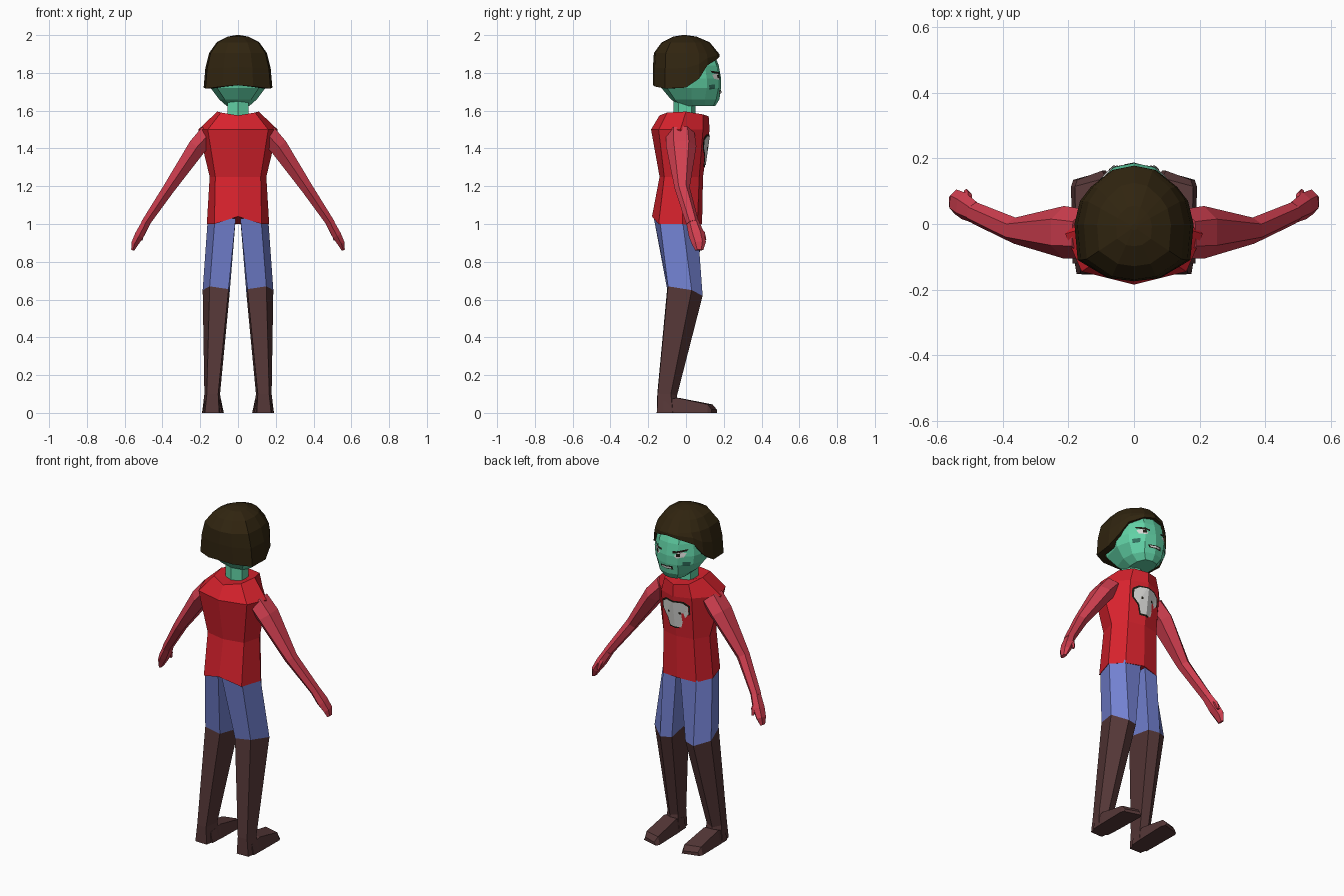
import bpy, bmesh, math
from mathutils import Vector
from mathutils.bvhtree import BVHTree

cube = bpy.data.objects.get("Cube")
if cube:
    bpy.data.objects.remove(cube, do_unlink=True)


def material(name, r, g, b):
    m = bpy.data.materials.new(name)
    m.use_nodes = True
    m.diffuse_color = (r, g, b, 1)
    bsdf = m.node_tree.nodes["Principled BSDF"]
    bsdf.inputs["Base Color"].default_value = (r, g, b, 1)
    bsdf.inputs["Roughness"].default_value = 0.9
    return m


SHIRT = material("shirt red", .68, .016, .026)
SLEEVE = material("sleeve red", .64, .05, .08)
DENIM = material("denim blue", .17, .22, .64)
LEATHER = material("boot brown", .09, .038, .038)
HAIR = material("dark brown hair", .03, .018, .005)
SKIN = material("green skin", .12, .64, .38)
BRUISE = material("dark green", .03, .16, .11)
WHITE = material("off white", .68, .68, .66)
DARK = material("near black", .012, .01, .006)


def finish(name, bm, mat):
    mesh = bpy.data.meshes.new(name)
    bm.to_mesh(mesh)
    bm.free()
    mesh.materials.append(mat)
    obj = bpy.data.objects.new(name, mesh)
    bpy.context.collection.objects.link(obj)
    return obj


def loft(name, rings, mat, caps=(True, True)):
    """Skin a stack of equal-length point rings."""
    bm = bmesh.new()
    rows = [[bm.verts.new(p) for p in ring] for ring in rings]
    n = len(rows[0])
    for a, b in zip(rows, rows[1:]):
        for i in range(n):
            j = (i + 1) % n
            bm.faces.new((a[i], a[j], b[j], b[i]))
    if caps[0]:
        bm.faces.new(rows[0][::-1])
    if caps[1]:
        bm.faces.new(rows[-1])
    bmesh.ops.recalc_face_normals(bm, faces=bm.faces)
    return finish(name, bm, mat)


def both(half):
    """Close a half ring (face centre to nape) with its mirror image."""
    return half + [(-p[0],) + tuple(p[1:]) for p in half[-2:0:-1]]


def level(z, *xy):
    return both([(x, y, z) for x, y in xy])


def flip(rings, s):
    return [[(s * p[0], p[1], p[2]) for p in ring] for ring in rings]


def tube(path, sides=6):
    """Rings round a path of (x, y, z, thickness, depth) stations."""
    pts = [Vector(p[:3]) for p in path]
    rings = []
    for i, p in enumerate(path):
        along = (pts[min(i + 1, len(pts) - 1)] - pts[max(i - 1, 0)]).normalized()
        thick = along.cross(Vector((0, 1, 0))).normalized()
        deep = thick.cross(along)
        ring = []
        for k in range(sides):
            a = 2 * math.pi * k / sides
            ring.append(tuple(pts[i] + deep * (math.cos(a) * p[4]) + thick * (math.sin(a) * p[3])))
        rings.append(ring)
    return rings


def decal(name, target, outline, mat, lift):
    """Thin painted shape pressed on to the target from +y."""
    me = target.data
    tree = BVHTree.FromPolygons([v.co for v in me.vertices], [p.vertices[:] for p in me.polygons])
    bm = bmesh.new()
    bm.faces.new([bm.verts.new((x, 0, z)) for x, z in outline])
    bmesh.ops.bisect_plane(bm, geom=bm.verts[:] + bm.edges[:] + bm.faces[:],
                           plane_co=(0, 0, 0), plane_no=(1, 0, 0))
    bmesh.ops.triangulate(bm, faces=bm.faces[:])
    bmesh.ops.subdivide_edges(bm, edges=bm.edges[:], cuts=4, use_grid_fill=True)
    for v in bm.verts:
        hit = tree.ray_cast(Vector((v.co.x, 1, v.co.z)), Vector((0, -1, 0)))[0]
        v.co.y = (hit.y if hit else 0) + lift
    bmesh.ops.recalc_face_normals(bm, faces=bm.faces)
    if sum(f.normal.y for f in bm.faces) < 0:
        bmesh.ops.reverse_faces(bm, faces=bm.faces[:])
    return finish(name, bm, mat)


# Shirt body
shirt = loft("shirt", [
    both([(0, .085, 1), (.11, .06, .99), (.165, -.02, 1), (.125, -.145, 1), (0, -.18, 1.04)]),
    level(1.25, (0, .09), (.1, .07), (.15, -.01), (.12, -.115), (0, -.14)),
    level(1.5, (0, .125), (.1, .09), (.21, -.03), (.16, -.145), (0, -.185)),
    both([(0, .12, 1.57), (.08, .09, 1.58), (.11, 0, 1.595), (.09, -.1, 1.59), (0, -.14, 1.575)]),
    level(1.575, (0, .05), (.04, .04), (.055, 0), (.04, -.05), (0, -.06)),
], SHIRT)

# Neck and head
loft("neck", [level(z, (0, .05), (.05, .03), (.055, -.04), (0, -.065)) for z in (1.55, 1.72)], SKIN)
head = loft("head", [
    level(1.625, (0, .155), (.04, .145), (.06, .1), (.06, .04), (.04, -.02), (0, -.03)),
    level(1.66, (0, .177), (.06, .16), (.095, .1), (.1, .03), (.07, -.06), (0, -.08)),
    level(1.72, (0, .185), (.065, .172), (.125, .11), (.145, .03), (.11, -.1), (0, -.13)),
    level(1.77, (0, .186), (.065, .173), (.13, .11), (.155, .03), (.12, -.11), (0, -.14)),
    level(1.84, (0, .173), (.064, .162), (.12, .1), (.15, .03), (.12, -.11), (0, -.14)),
    level(1.9, (0, .15), (.06, .14), (.1, .08), (.11, .02), (.09, -.09), (0, -.11)),
], SKIN)

# Hair cap with a hairline that drops behind the temples
rim = [(0, .178, 1.885), (.066, .165, 1.872), (.132, .113, 1.84), (.165, .07, 1.77),
       (.182, 0, 1.722), (.172, -.11, 1.717), (.08, -.165, 1.728), (0, -.175, 1.735)]


def hair_ring(sx, sy, z, blend):
    return both([(x * sx, (y + .01) * sy - .01, h + (z - h) * blend) for x, y, h in rim])


loft("hair", [
    hair_ring(.78, .78, 0, 0),
    hair_ring(1, 1, 0, 0),
    hair_ring(.95, 1, 1.91, .55),
    hair_ring(.84, .97, 1.905, 1),
    hair_ring(.62, .72, 1.962, 1),
    hair_ring(.3, .35, 1.992, 1),
    hair_ring(.05, .05, 2, 1),
], HAIR, (False, True))

for side, s in (("left", 1), ("right", -1)):
    # Trouser leg and boot share the cuff ring
    cuff = [(.045, .07, .625), (.11, .088, .62), (.187, .03, .65), (.15, -.095, .67), (.05, -.1, .655)]
    hip = [(.012, .075, 1.03), (.11, .058, 1.03), (.16, -.02, 1.03), (.122, -.14, 1.03), (.012, -.17, 1.03)]
    ankle = [(.095, -.06, .1), (.14, -.048, .09), (.178, -.08, .1), (.165, -.15, .1), (.105, -.152, .1)]
    heel = [(.08, -.05, 0), (.14, -.03, 0), (.19, -.07, 0), (.175, -.153, 0), (.1, -.155, 0)]
    loft(side + "_trouser_leg", flip([cuff, hip], s), DENIM)
    loft(side + "_boot", flip([heel, ankle, cuff], s), LEATHER)

    # Foot, running from under the shin to a slanted toe
    def foot_ring(inner, outer, yi, yo, top):
        return [(inner, yi, 0), (outer, yo, 0), (outer - .012, yo, top), (inner + .012, yi, top)]
    loft(side + "_foot", flip([foot_ring(.085, .188, -.12, -.12, .06),
                               foot_ring(.08, .19, -.04, -.05, .08),
                               foot_ring(.075, .192, .14, .115, .045),
                               foot_ring(.085, .185, .163, .135, .018)], s), LEATHER)

    # Sleeve, glove and thumb
    loft(side + "_sleeve", flip(tube([
        (.15, -.03, 1.48, .06, .075), (.215, -.025, 1.41, .055, .08), (.365, -.02, 1.19, .036, .04),
        (.49, .035, 1.005, .026, .034)]), s), SLEEVE)
    loft(side + "_glove", flip(tube([
        (.485, .035, 1.01, .026, .034), (.52, .055, .945, .028, .042), (.545, .068, .9, .022, .038),
        (.557, .07, .862, .01, .022)]), s), SLEEVE)
    loft(side + "_thumb", flip(tube([
        (.505, .05, .985, .014, .018), (.508, .088, .95, .013, .014), (.512, .1, .915, .007, .008)], 5), s), SLEEVE)

    # Painted eye, brow and cheek mark
    def face_mark(name, pts, mat, lift):
        decal(side + name, head, [(s * x, z) for x, z in pts], mat, lift)
    face_mark("_eye", [(.045, 1.775), (.06, 1.762), (.092, 1.768), (.1, 1.79), (.07, 1.798)], WHITE, .003)
    face_mark("_pupil", [(.058, 1.772), (.076, 1.772), (.076, 1.79), (.058, 1.79)], DARK, .005)
    face_mark("_brow", [(.036, 1.788), (.1, 1.8), (.105, 1.812), (.036, 1.8)], DARK, .004)
    face_mark("_cheek_mark", [(.085, 1.715), (.112, 1.712), (.118, 1.735), (.085, 1.74)], BRUISE, .003)

# Mouth
decal("mouth", head, [(-.04, 1.69), (.04, 1.69), (.045, 1.706), (-.035, 1.712)], DARK, .003)
decal("teeth", head, [(-.03, 1.695), (.033, 1.694), (.036, 1.702), (-.028, 1.705)], WHITE, .005)

# Chest emblem: a tapering pale shape with a dark border
shape = [(.035, 1.312), (.048, 1.36), (.08, 1.4), (.08, 1.445), (.05, 1.465)]
shape += [(-x, z) for x, z in reversed(shape)]
border = [(x * 1.12, 1.39 + (z - 1.39) * 1.12) for x, z in shape]
decal("emblem_border", shirt, border, DARK, .003)
decal("emblem", shirt, shape, WHITE, .006)
for s in (1, -1):
    decal("emblem_dot", shirt, [(s * .028, 1.395), (s * .042, 1.395), (s * .042, 1.408), (s * .028, 1.408)], DARK, .009)
